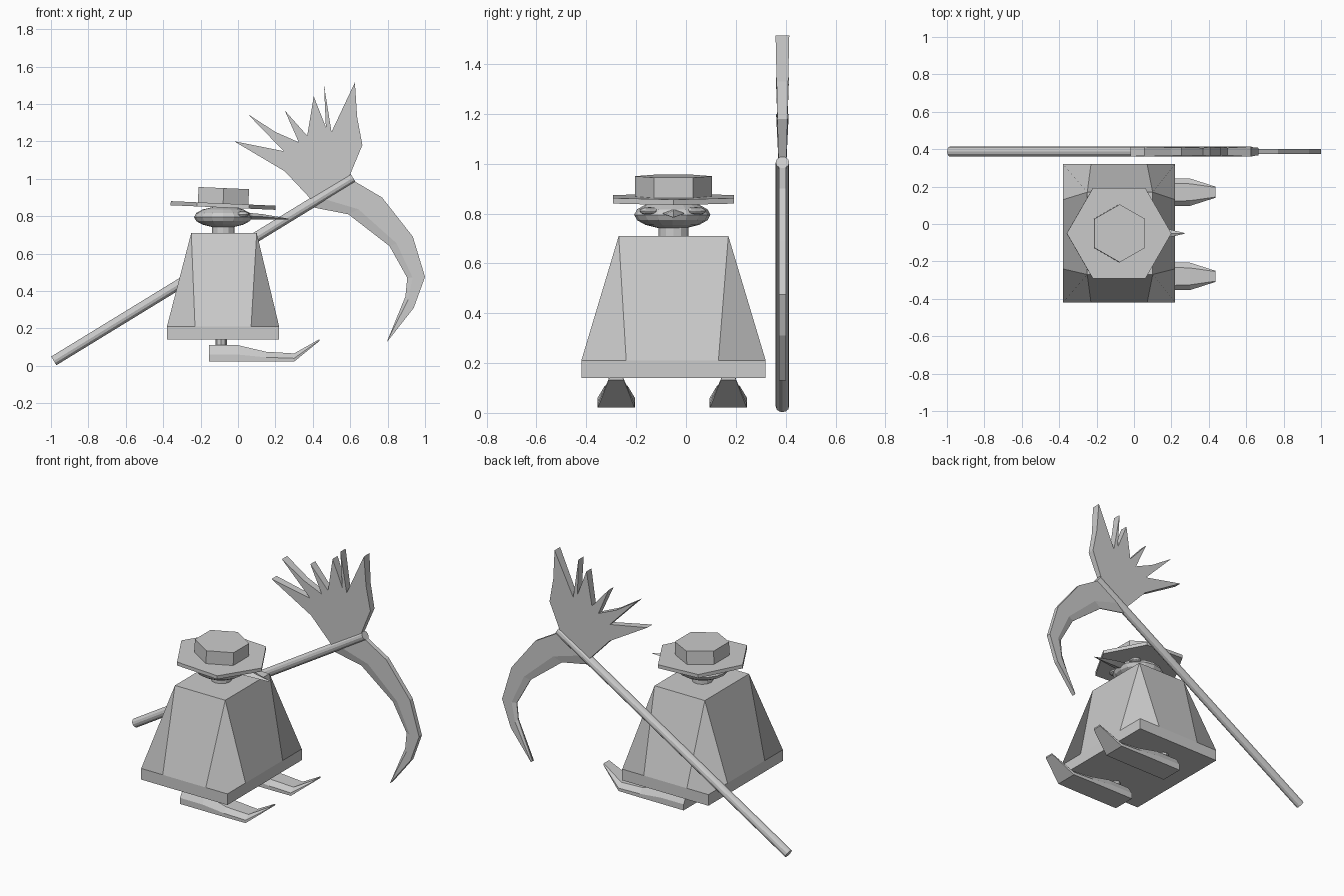
import bpy, bmesh
from math import cos, sin, radians, hypot
from mathutils import Vector, Matrix

if "Cube" in bpy.data.objects:
    bpy.data.objects.remove(bpy.data.objects["Cube"])

CX, CY = -0.08, -0.05   # body axis
SY = 0.387              # plane of the staff


def make(name, verts, faces):
    me = bpy.data.meshes.new(name)
    bm = bmesh.new()
    vs = [bm.verts.new(v) for v in verts]
    for f in faces:
        bm.faces.new([vs[i] for i in f])
    bmesh.ops.recalc_face_normals(bm, faces=bm.faces)
    bm.to_mesh(me)
    bm.free()
    ob = bpy.data.objects.new(name, me)
    bpy.context.collection.objects.link(ob)
    return ob


def loft(name, rings):
    n = len(rings[0])
    faces = [tuple(range(n)), tuple(range(len(rings) * n - n, len(rings) * n))]
    for r in range(len(rings) - 1):
        for i in range(n):
            j = (i + 1) % n
            faces.append((r * n + i, r * n + j, r * n + n + j, r * n + n + i))
    return make(name, [p for ring in rings for p in ring], faces)


def rod(name, a, b, radius, sides):
    a, b = Vector(a), Vector(b)
    q = (b - a).to_track_quat('Z', 'Y')
    ring = [Vector((radius * cos(radians(360 * i / sides)),
                    radius * sin(radians(360 * i / sides)), 0)) for i in range(sides)]
    return loft(name, [[e + q @ p for p in ring] for e in (a, b)])


def ball(name, loc, scale, seg=16, rings=8):
    bpy.ops.mesh.primitive_uv_sphere_add(segments=seg, ring_count=rings, radius=1, location=loc)
    ob = bpy.context.object
    ob.name = name
    ob.scale = scale
    return ob


def rect(x0, x1, y0, y1, z):
    return [(x0, y0, z), (x1, y0, z), (x1, y1, z), (x0, y1, z)]


# Hem slab
hem = (-0.38, 0.22, -0.42, 0.32)
loft("cloak_hem", [rect(*hem, 0.14), rect(*hem, 0.21)])

# Cloak: tapered block with kite-shaped corner panels
top = rect(-0.25, 0.10, -0.27, 0.17, 0.71)
corner = rect(*hem, 0.21)
along_x = [(-0.23, -0.42), (0.07, -0.42), (0.07, 0.32), (-0.23, 0.32)]
along_y = [(-0.38, -0.24), (0.22, -0.24), (0.22, 0.13), (-0.38, 0.13)]
verts = top + corner + [(x, y, 0.21) for x, y in along_x + along_y]
faces = [(0, 1, 2, 3), (0, 8, 9, 1), (1, 13, 14, 2), (2, 10, 11, 3), (3, 15, 12, 0),
         (8, 4, 12, 15, 7, 11, 10, 6, 14, 13, 5, 9)]
faces += [(i, 8 + i, 4 + i, 12 + i) for i in range(4)]
make("cloak", verts, faces)

# Neck, head, eyes, beak
rod("neck", (CX, CY, 0.70), (CX, CY, 0.78), 0.06, 12)
ball("head", (CX, CY - 0.005, 0.795), (0.155, 0.153, 0.057))
for side in (-1, 1):
    ball("eye", (0.025, CY - 0.003 + side * 0.092, 0.81), (0.035, 0.042, 0.016), 12, 6)
loft("beak", [[(x, CY + w, z), (x, CY, z + h), (x, CY - w, z), (x, CY, z - h)]
              for x, w, z, h in ((0.0, 0.055, 0.803, 0.02), (0.13, 0.035, 0.797, 0.014),
                                 (0.27, 0.002, 0.785, 0.002))])


# Tilted hat
def hat_part(name, z0, z1, rx, ry, start):
    tilt = Matrix.Rotation(radians(2.5), 3, 'Y')
    rings = []
    for z in (z0, z1):
        rings.append([Vector((CX, CY, 0.857)) + tilt @ Vector(
            (rx * cos(radians(start + 60 * i)), ry * sin(radians(start + 60 * i)), z))
            for i in range(6)])
    loft(name, rings)


hat_part("hat_brim", -0.011, 0.011, 0.28, 0.28, 0)
hat_part("hat_crown", 0.0, 0.093, 0.156, 0.155, 30)

# Legs and shoes with upturned toes: x, bottom z, shoulder z, top z, bottom width, top width
stations = [(-0.155, 0.022, 0.06, 0.11, 0.075, 0.045), (0.0, 0.022, 0.06, 0.11, 0.075, 0.045),
            (0.15, 0.022, 0.045, 0.075, 0.075, 0.05), (0.30, 0.022, 0.04, 0.066, 0.073, 0.045),
            (0.435, 0.132, 0.136, 0.142, 0.03, 0.026)]
for side, y in (("front", -0.28), ("back", 0.17)):
    rod(side + "_leg", (-0.09, y, 0.09), (-0.09, y, 0.16), 0.03, 8)
    loft(side + "_shoe", [[(x, y - w, b), (x, y + w, b), (x, y + w, s),
                           (x, y + t, h), (x, y - t, h), (x, y - w, s)]
                          for x, b, s, h, w, t in stations])

# Staff
rod("staff", (-0.985, SY, 0.026), (0.615, SY, 1.005), 0.027, 12)

# Curved blade: thick outer back, ridge, thin inner edge
pairs = [((0.60, 1.0), (0.385, 0.85)), ((0.77, 0.90), (0.59, 0.81)), ((0.935, 0.69), (0.81, 0.64)),
         ((1.0, 0.475), (0.905, 0.47)), ((0.94, 0.31), (0.895, 0.37)), ((0.799, 0.13), (0.797, 0.131))]
rings = []
for o, i in pairs:
    m = [o[k] * 0.3 + i[k] * 0.7 for k in (0, 1)]
    ring = [(p[0], SY + h, p[1]) for p, h in ((o, 0.014), (m, 0.014), (i, 0.003))]
    rings.append(ring + [(x, 2 * SY - y, z) for x, y, z in reversed(ring)])
loft("blade", rings)

# Feather fan, thicker towards the tips
fan = [(0.40, 0.88), (0.25, 1.04), (-0.02, 1.20), (0.245, 1.147), (0.053, 1.345), (0.20, 1.25),
       (0.325, 1.195), (0.25, 1.365), (0.37, 1.23), (0.405, 1.44), (0.47, 1.275), (0.46, 1.50),
       (0.50, 1.25), (0.625, 1.515), (0.637, 1.33), (0.665, 1.18), (0.59, 1.0)]
rings = []
for s in (-1, 1):
    rings.append([(x, SY + s * (0.014 + 0.025 * max(0, hypot(x - 0.45, z - 0.9) - 0.1)), z)
                  for x, z in fan])
loft("feather_fan", rings)
